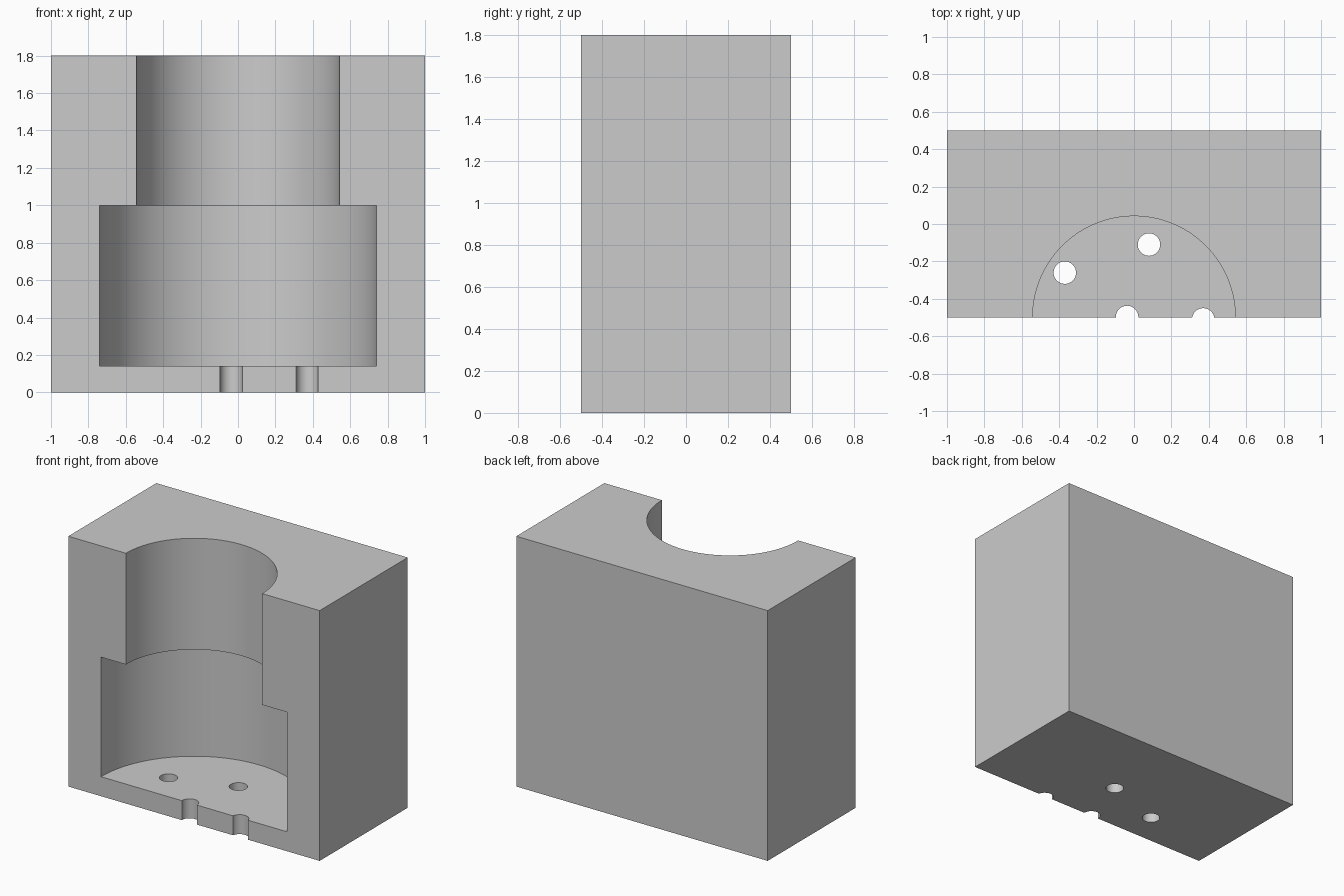
import bpy, bmesh, math
from mathutils import Matrix

if "Cube" in bpy.data.objects:
    bpy.data.objects.remove(bpy.data.objects["Cube"], do_unlink=True)

# One plain grey for the whole block
GREY = (0.6, 0.6, 0.6, 1)
mat = bpy.data.materials.new("plain grey")
mat.use_nodes = True
mat.diffuse_color = GREY
mat.node_tree.nodes["Principled BSDF"].inputs["Base Color"].default_value = GREY

WIDTH, DEPTH, HEIGHT = 2.0, 1.0, 1.8
FRONT = -DEPTH / 2
FLOOR, SHOULDER = 0.14, 1.0


def add_object(name, bm):
    mesh = bpy.data.meshes.new(name)
    bm.to_mesh(mesh)
    bm.free()
    mesh.materials.append(mat)
    obj = bpy.data.objects.new(name, mesh)
    bpy.context.collection.objects.link(obj)
    return obj


def cylinder(name, x, y, radius, low, high, sides):
    bm = bmesh.new()
    bmesh.ops.create_cone(bm, cap_ends=True, segments=sides, radius1=radius,
                          radius2=radius, depth=high - low,
                          matrix=Matrix.Translation((x, y, (low + high) / 2)))
    return add_object(name, bm)


# Solid block, open at the front once the bores are cut
bm = bmesh.new()
bmesh.ops.create_cube(bm, size=1, matrix=Matrix.Translation((0, 0, HEIGHT / 2))
                      @ Matrix.Diagonal((WIDTH, DEPTH, HEIGHT, 1)))
block = add_object("sectioned_block", bm)

# Wide chamber, narrower neck, and drain holes through the floor
cutters = [
    cylinder("chamber_cutter", 0, FRONT, 0.74, FLOOR, SHOULDER, 128),
    cylinder("neck_cutter", 0, FRONT, 0.542, SHOULDER - 0.1, HEIGHT + 0.1, 128),
]
for x, y in [(-0.37, -0.26), (0.08, -0.11), (-0.037, -0.497), (0.37, -0.51)]:
    cutters.append(cylinder("floor_hole_cutter", x, y, 0.06, -0.1, FLOOR + 0.1, 48))

for cutter in cutters:
    cutter.hide_render = True
    cut = block.modifiers.new(cutter.name, 'BOOLEAN')
    cut.operation, cut.solver, cut.object = 'DIFFERENCE', 'EXACT', cutter

# Bake the cuts and drop the cutters
bpy.context.view_layer.objects.active = block
bpy.ops.object.select_all(action='DESELECT')
block.select_set(True)
for name in [m.name for m in block.modifiers]:
    bpy.ops.object.modifier_apply(modifier=name)
for cutter in cutters:
    bpy.data.objects.remove(cutter, do_unlink=True)
bpy.ops.object.shade_smooth_by_angle(angle=math.radians(30))
